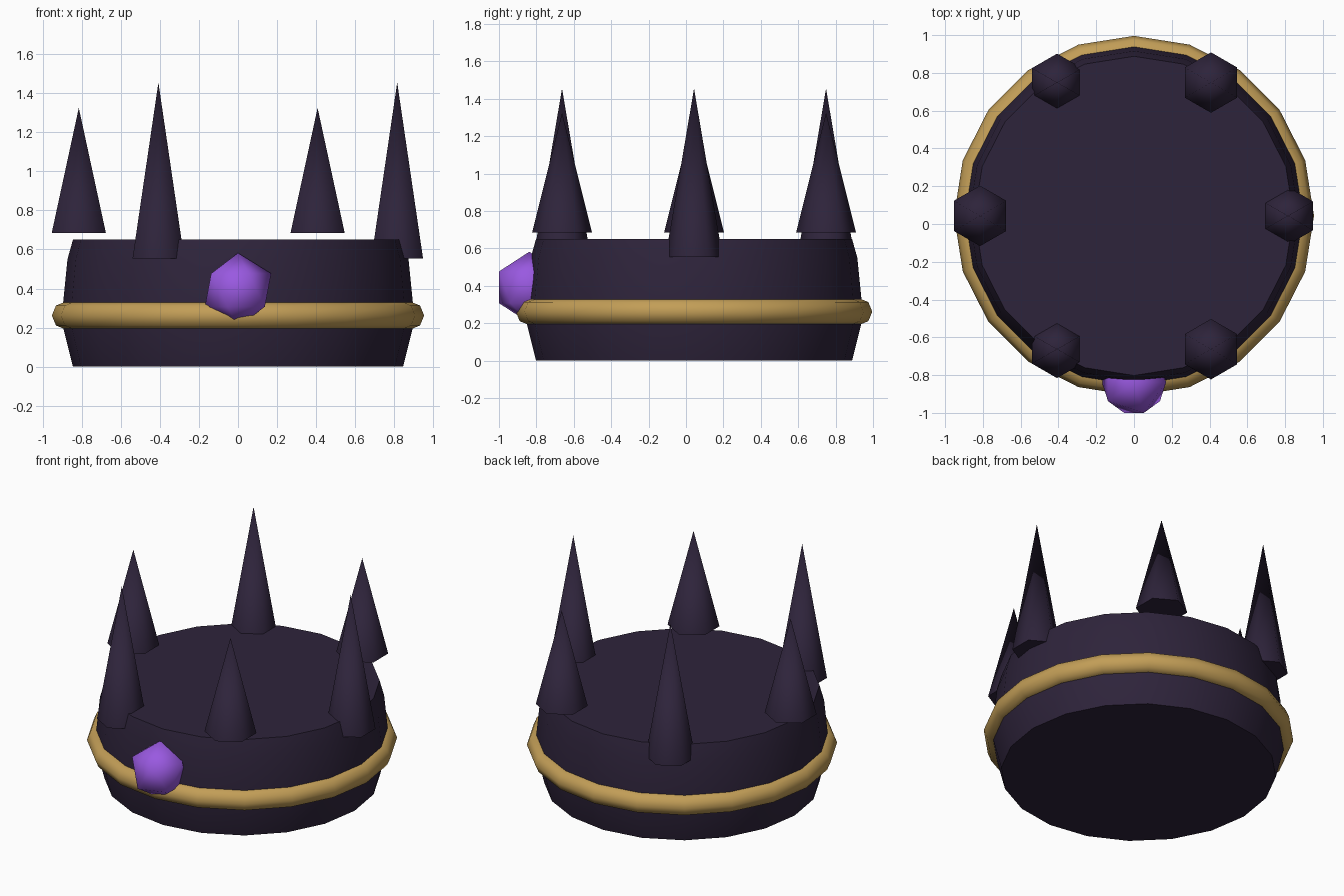
import bpy
import math

cube = bpy.data.objects.get("Cube")
if cube:
    bpy.data.objects.remove(cube, do_unlink=True)

CENTRE_Y = 0.043
SIDES = 20


def make_material(name, colour):
    mat = bpy.data.materials.new(name)
    mat.use_nodes = True
    mat.diffuse_color = (*colour, 1)
    mat.node_tree.nodes["Principled BSDF"].inputs["Base Color"].default_value = (*colour, 1)
    return mat


dark = make_material("dark purple", (0.027, 0.017, 0.043))
gold = make_material("gold", (0.54, 0.34, 0.095))
violet = make_material("bright violet", (0.32, 0.10, 0.75))


def finish(name, mat, angle=65):
    """Name, colour and smooth the active object."""
    obj = bpy.context.object
    obj.name = obj.data.name = name
    obj.data.materials.append(mat)
    bpy.ops.object.shade_smooth_by_angle(angle=math.radians(angle))
    return obj


# Crown body: a slightly bulging drum lathed from (radius, height) pairs
profile = [(0.845, 0), (0.9, 0.22), (0.895, 0.33), (0.873, 0.55), (0.845, 0.65)]
verts = [(r * math.cos(a), r * math.sin(a), z)
         for r, z in profile
         for a in (math.tau * i / SIDES for i in range(SIDES))]
faces = [tuple(range(SIDES))[::-1],
         tuple(range(len(verts) - SIDES, len(verts)))]
for ring in range(len(profile) - 1):
    low, high = ring * SIDES, (ring + 1) * SIDES
    for i in range(SIDES):
        j = (i + 1) % SIDES
        faces.append((low + i, low + j, high + j, high + i))
mesh = bpy.data.meshes.new("crown_body")
mesh.from_pydata(verts, [], faces)
body = bpy.data.objects.new("crown_body", mesh)
body.location.y = CENTRE_Y
bpy.context.collection.objects.link(body)
bpy.ops.object.select_all(action="DESELECT")
body.select_set(True)
bpy.context.view_layer.objects.active = body
finish("crown_body", dark, 50)

# Gold band around the body
bpy.ops.mesh.primitive_torus_add(
    major_segments=SIDES, minor_segments=8, major_radius=0.881,
    minor_radius=0.072, location=(0, CENTRE_Y, 0.262))
finish("gold_band", gold)

# Six spikes, alternately tall and short, the short ones above the rim
for i in range(6):
    a = math.tau * i / 6
    label, radius, base, tip = (("short", 0.16, 0.685, 1.325) if i % 2
                                else ("tall", 0.153, 0.553, 1.455))
    bpy.ops.mesh.primitive_cone_add(
        vertices=6, radius1=radius, radius2=0, depth=tip - base,
        location=(0.815 * math.cos(a), CENTRE_Y + 0.815 * math.sin(a), (base + tip) / 2))
    finish(f"{label}_spike_{i + 1}", dark)

# Front gem
bpy.ops.mesh.primitive_ico_sphere_add(
    subdivisions=1, radius=0.19, location=(0, -0.838, 0.392))
finish("front_gem", violet)
